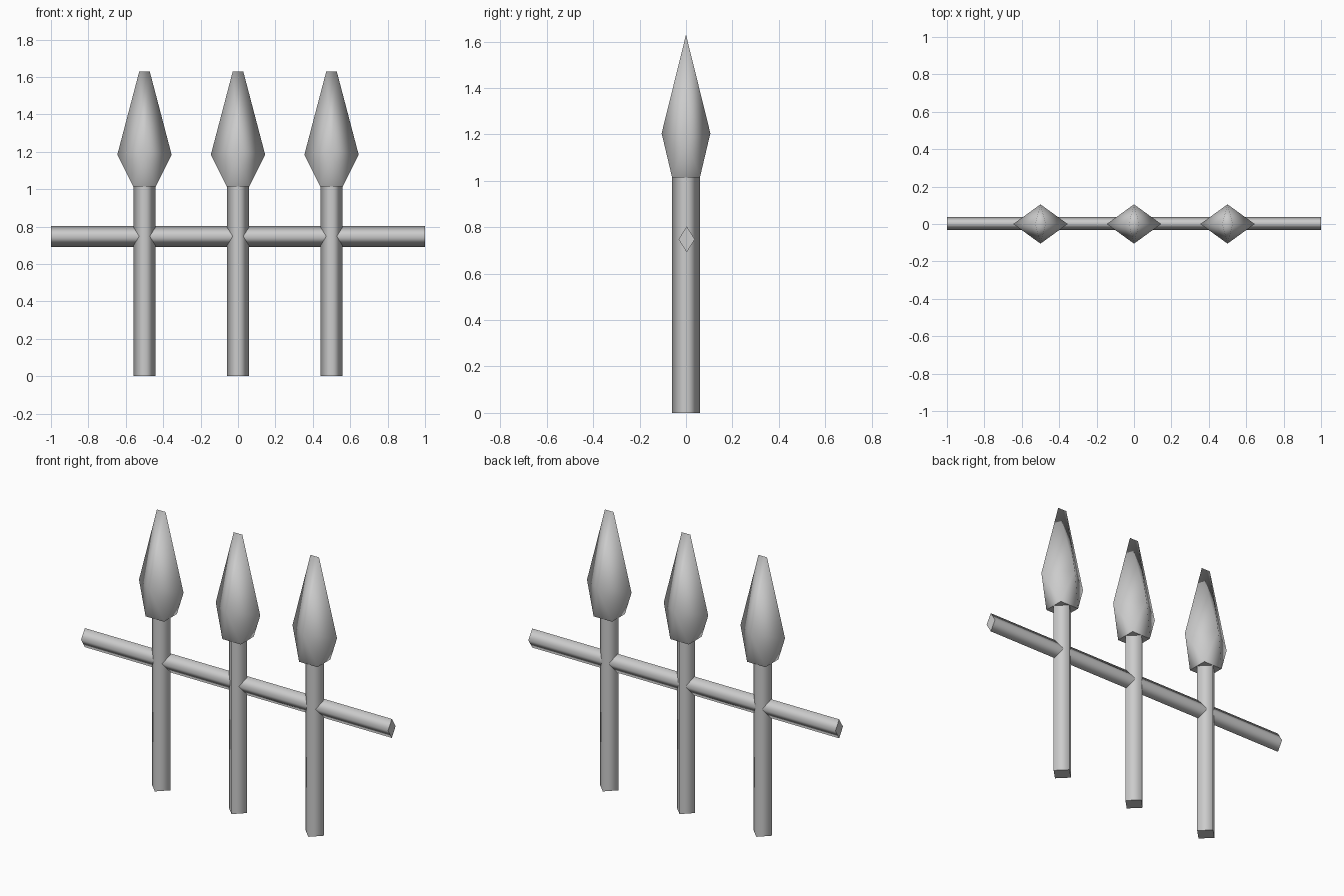
import bpy
import bmesh

if "Cube" in bpy.data.objects:
    bpy.data.objects.remove(bpy.data.objects["Cube"])


def finish(bm, name, location, caps=()):
    """Smooth the sides, keep the given cap faces flat with sharp rims."""
    for f in bm.faces:
        f.smooth = True
    for f in caps:
        f.smooth = False
        for e in f.edges:
            e.smooth = False
    bmesh.ops.recalc_face_normals(bm, faces=bm.faces)
    mesh = bpy.data.meshes.new(name)
    bm.to_mesh(mesh)
    bm.free()
    obj = bpy.data.objects.new(name, mesh)
    obj.location = location
    bpy.context.collection.objects.link(obj)
    return obj


def diamond_bar(name, start, end, section, location):
    """Bar with a four-sided section swept from start to end."""
    bm = bmesh.new()
    rings = [[bm.verts.new([p[i] + s[i] for i in range(3)]) for s in section]
             for p in (start, end)]
    for i in range(4):
        j = (i + 1) % 4
        bm.faces.new((rings[0][i], rings[0][j], rings[1][j], rings[1][i]))
    caps = [bm.faces.new(r) for r in rings]
    return finish(bm, name, location, caps)


def spear_head(name, location):
    """Square base, diamond waist, and a short ridge at the tip."""
    bm = bmesh.new()
    b, z0 = 0.06, 1.015
    base = [bm.verts.new(c) for c in ((b, -b, z0), (b, b, z0), (-b, b, z0), (-b, -b, z0))]
    waist = [bm.verts.new(c) for c in ((0.145, 0, 1.185), (0, 0.105, 1.205),
                                       (-0.145, 0, 1.185), (0, -0.105, 1.205))]
    tip_r = bm.verts.new((0.028, 0, 1.63))
    tip_l = bm.verts.new((-0.028, 0, 1.63))
    for i in range(4):
        j = (i + 1) % 4
        bm.faces.new((base[i], base[j], waist[i]))      # leaning out from the base
        bm.faces.new((base[j], waist[j], waist[i]))     # between the waist corners
    for side in (waist[1], waist[3]):
        bm.faces.new((side, tip_r, tip_l))
        bm.faces.new((side, waist[0], tip_r))
        bm.faces.new((side, waist[2], tip_l))
    cap = bm.faces.new(base)
    return finish(bm, name, location, [cap])


# Posts with spear heads
r = 0.06
for label, x in (("left", -0.5), ("middle", 0.0), ("right", 0.5)):
    diamond_bar(f"post_{label}", (0, 0, 0), (0, 0, 1.02),
                ((r, 0, 0), (0, r, 0), (-r, 0, 0), (0, -r, 0)), (x, 0, 0))
    spear_head(f"spear_head_{label}", (x, 0, 0))

# Cross rail
diamond_bar("cross_rail", (-1, 0, 0), (1, 0, 0),
            ((0, 0.035, 0), (0, 0, 0.056), (0, -0.035, 0), (0, 0, -0.056)),
            (0, 0.003, 0.748))
